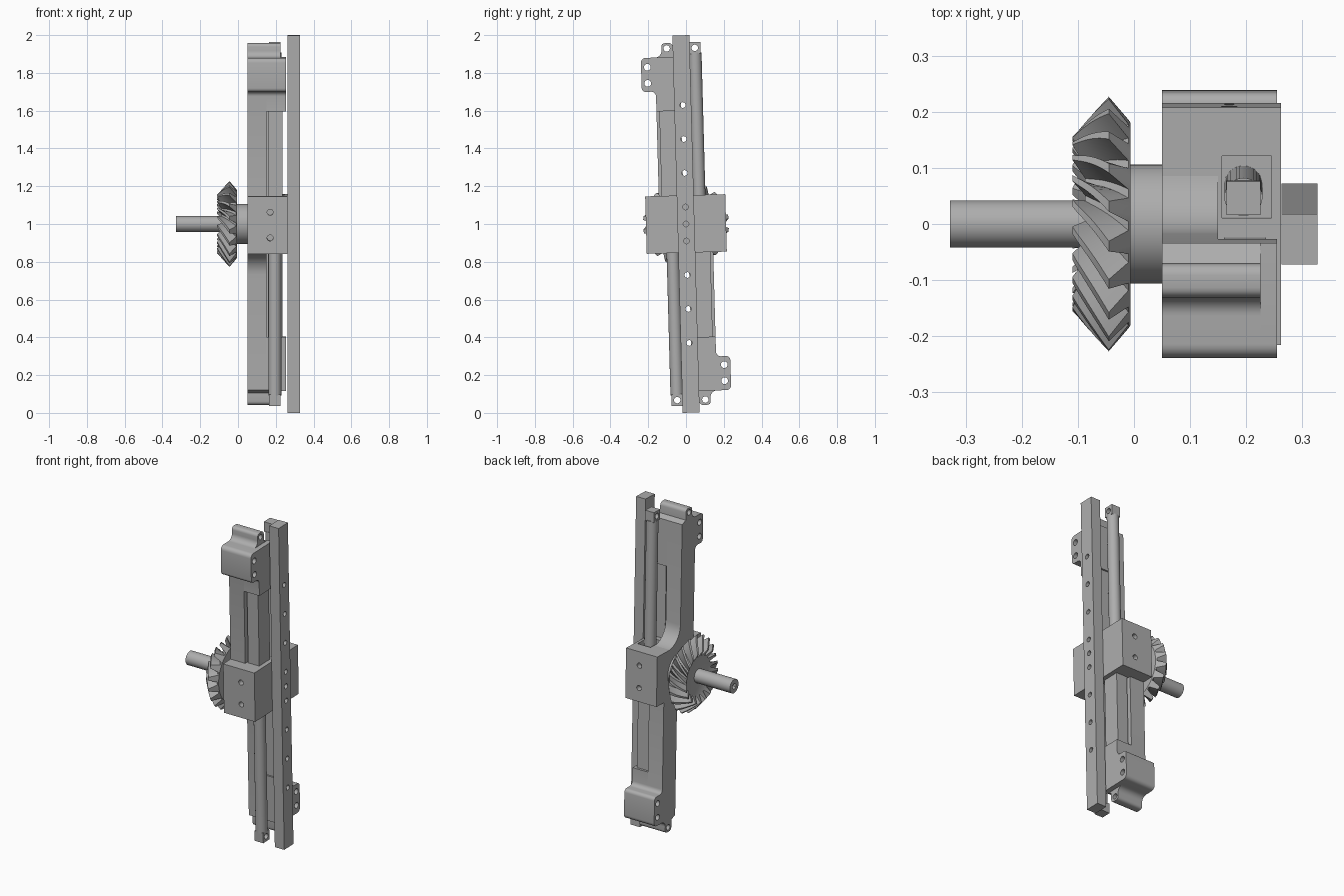
import bpy, bmesh
from math import pi, cos, sin, radians
from mathutils import Matrix, Vector

cube = bpy.data.objects.get("Cube")
if cube:
    bpy.data.objects.remove(cube)

grey = bpy.data.materials.new("metal grey")
grey.use_nodes = True
COLOR = (0.42, 0.42, 0.42, 1)
grey.diffuse_color = COLOR
grey.node_tree.nodes["Principled BSDF"].inputs["Base Color"].default_value = COLOR

# Parts are built upright around the origin, then leaned slightly about x
LEAN = Matrix.Translation((0, 0, 1)) @ Matrix.Rotation(radians(1.57), 4, 'X')
NO_TURN = Matrix.Identity(4)
HALF_TURN = Matrix.Rotation(pi, 4, 'X')


def add_box(bm, x, y, z):
    size = Vector((x[1] - x[0], y[1] - y[0], z[1] - z[0]))
    centre = Vector((sum(x), sum(y), sum(z))) / 2
    bmesh.ops.create_cube(bm, size=1, matrix=Matrix.LocRotScale(centre, None, size))


def add_cylinder(bm, start, end, radius, sides=32):
    start, end = Vector(start), Vector(end)
    axis = end - start
    turn = axis.to_track_quat('Z', 'Y').to_matrix().to_4x4()
    bmesh.ops.create_cone(bm, cap_ends=True, segments=sides, radius1=radius, radius2=radius,
                          depth=axis.length, matrix=Matrix.Translation((start + end) / 2) @ turn)


def add_profile(bm, outline, x0, x1):
    """Extrude a (y, z) outline along x."""
    face = bm.faces.new([bm.verts.new((x0, y, z)) for y, z in outline])
    grown = bmesh.ops.extrude_face_region(bm, geom=[face])["geom"]
    bmesh.ops.translate(bm, vec=(x1 - x0, 0, 0),
                        verts=[v for v in grown if isinstance(v, bmesh.types.BMVert)])
    bmesh.ops.recalc_face_normals(bm, faces=bm.faces)


def arc(cy, cz, radius, a0, a1, steps=8):
    angles = [radians(a0 + (a1 - a0) * i / steps) for i in range(steps + 1)]
    return [(cy + radius * cos(a), cz + radius * sin(a)) for a in angles]


def make(name, bm, cutter=None, turn=NO_TURN):
    """Turn a bmesh into a finished object, with optional holes."""
    mesh = bpy.data.meshes.new(name)
    bm.to_mesh(mesh)
    mesh.transform(LEAN @ turn)
    mesh.materials.append(grey)
    obj = bpy.data.objects.new(name, mesh)
    bpy.context.collection.objects.link(obj)
    if cutter:
        tool = make(name + "_cutter", cutter, None, turn)
        tool.hide_render = True
        mod = obj.modifiers.new("holes", 'BOOLEAN')
        mod.object, mod.operation, mod.solver = tool, 'DIFFERENCE', 'EXACT'
        bpy.context.view_layer.objects.active = obj
        bpy.ops.object.modifier_apply(modifier=mod.name)
        bpy.data.objects.remove(tool)
    bpy.ops.object.select_all(action='DESELECT')
    obj.select_set(True)
    bpy.context.view_layer.objects.active = obj
    bpy.ops.object.shade_smooth_by_angle(angle=radians(32))
    return obj


# Long side bar with a row of holes
bm, holes = bmesh.new(), bmesh.new()
add_box(bm, (0.263, 0.327), (-0.045, 0.045), (-0.999, 0.999))
for z in (0, 0.09, 0.27, 0.45, 0.63):
    for s in ((1, -1) if z else (1,)):
        add_cylinder(holes, (0.25, 0, s * z), (0.34, 0, s * z), 0.015, 20)
make("side_bar", bm, holes)

# Central block with bolt holes and square rod sockets
bm, holes = bmesh.new(), bmesh.new()
add_box(bm, (0.05, 0.262), (-0.212, 0.212), (-0.152, 0.152))
for s in (1, -1):
    for z in (0.068, -0.068):
        add_cylinder(holes, (0.17, s * 0.18, z), (0.17, s * 0.25, z), 0.016, 20)
    add_box(holes, (0.157, 0.245), sorted((s * 0.015, s * 0.125)), sorted((s * 0.12, s * 0.2)))
make("centre_block", bm, holes)

# Outline pieces of the arm end: ear, sweep and hook
ear = arc(-0.065, 0.94, 0.02, 0, 90, 4) + arc(-0.087, 0.942, 0.018, 90, 180, 4)
sweep = arc(-0.14, 0.92, 0.035, 0, -90)
hook = (arc(-0.19, 0.86, 0.025, 90, 180, 5) + arc(-0.195, 0.725, 0.02, 180, 270, 5)
        + arc(-0.165, 0.68, 0.025, 90, 0, 5))
ear_side = [(-0.01, 0.88), (-0.045, 0.895)]
flare = arc(0.11, 0.27, 0.12, 270, 180)

for name, turn in (("upper", NO_TURN), ("lower", HALF_TURN)):
    # Arm plate with the flared foot
    bm, holes = bmesh.new(), bmesh.new()
    add_profile(bm, [(-0.14, 0.14), (0.11, 0.14)] + flare + ear_side + ear + sweep + hook, 0.05, 0.15)
    add_cylinder(holes, (0, -0.077, 0.932), (0.3, -0.077, 0.932), 0.017, 20)
    for z in (0.75, 0.835):
        add_cylinder(holes, (0, -0.182, z), (0.3, -0.182, z), 0.018, 20)
    make(name + "_arm_plate", bm, holes, turn)

    # Arm head, wide at the hook and narrower at the ear
    bm = bmesh.new()
    add_profile(bm, [(-0.14, 0.6), (-0.01, 0.6)] + ear_side + ear + sweep + hook, 0.15, 0.225)
    make(name + "_arm_head", bm, holes, turn)
    bm = bmesh.new()
    add_profile(bm, [(-0.14, 0.6), (-0.01, 0.6), (-0.01, 0.885)] + hook, 0.225, 0.255)
    make(name + "_hook_side", bm, holes, turn)

    # Recessed panel, separated from the plate by a slot
    bm = bmesh.new()
    add_box(bm, (0.16, 0.235), (-0.125, -0.02), (0.14, 0.61))
    make(name + "_arm_panel", bm, None, turn)
    bm = bmesh.new()
    add_box(bm, (0.145, 0.165), (-0.09, -0.035), (0.14, 0.61))
    make(name + "_arm_web", bm, None, turn)

    # Push rod and its drilled head
    bm = bmesh.new()
    add_cylinder(bm, (0.195, 0.073, 0.11), (0.195, 0.073, 0.905), 0.034)
    make(name + "_rod", bm, None, turn)
    bm, holes = bmesh.new(), bmesh.new()
    add_box(bm, (0.165, 0.225), (0.042, 0.102), (0.9, 0.962))
    add_cylinder(holes, (0.1, 0.072, 0.931), (0.3, 0.072, 0.931), 0.017, 20)
    make(name + "_rod_head", bm, holes, turn)

# Spiral bevel gear: twisted rings of tooth sections from small end to large end
TEETH, STEPS, TWIST = 20, 8, 0.42
PITCH = 2 * pi / TEETH
SECTION = ((-0.36, 0), (-0.13, 1), (0.13, 1), (0.36, 0))


def ring(bm, tip, root, twist):
    verts = []
    for i in range(TEETH):
        for offset, high in SECTION:
            x, r = tip if high else root
            a = radians(8.5) + (i + offset) * PITCH + twist
            verts.append(bm.verts.new((x, r * cos(a), r * sin(a))))
    return verts


bm = bmesh.new()
rings = [ring(bm, (-0.085, 0.112), (-0.085, 0.112), -TWIST)]
for k in range(STEPS + 1):
    t = k / STEPS
    tip = (-0.11 + 0.065 * t, 0.155 + 0.073 * t)
    root = (-0.087 + 0.077 * t, 0.118 + 0.068 * t)
    rings.append(ring(bm, tip, root, TWIST * (t ** 0.85 - 1)))
rings.append(ring(bm, (-0.006, 0.18), (-0.006, 0.18), 0))
for a, b in zip(rings, rings[1:]):
    for i in range(len(a)):
        j = (i + 1) % len(a)
        bm.faces.new((a[i], a[j], b[j], b[i]))
bm.faces.new(rings[0])
bm.faces.new(rings[-1])
bmesh.ops.recalc_face_normals(bm, faces=bm.faces)
make("bevel_gear", bm)

# Gear hub and drive shaft with a hexagonal socket
bm = bmesh.new()
add_cylinder(bm, (-0.01, 0, 0), (0.06, 0, 0), 0.106, 64)
make("gear_hub", bm)
bm, holes = bmesh.new(), bmesh.new()
add_cylinder(bm, (-0.328, 0, 0), (-0.08, 0, 0), 0.042, 40)
add_cylinder(holes, (-0.35, 0, 0), (-0.27, 0, 0), 0.018, 6)
make("drive_shaft", bm, holes)
